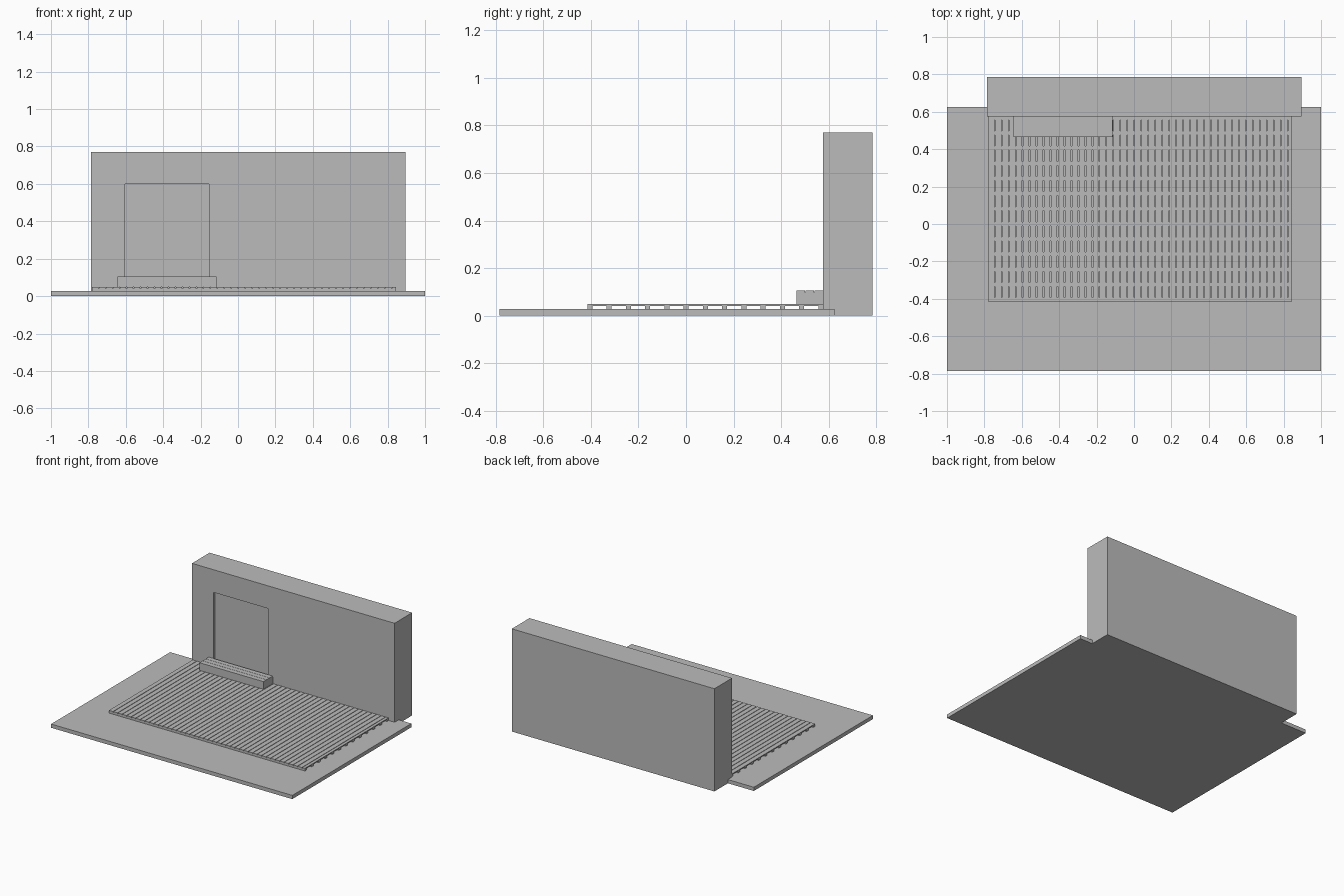
import bpy
import bmesh
from mathutils import Vector

cube = bpy.data.objects.get("Cube")
if cube:
    bpy.data.objects.remove(cube, do_unlink=True)

grey = bpy.data.materials.new("plain_grey")
grey.use_nodes = True
colour = (0.5, 0.5, 0.5, 1)
grey.diffuse_color = colour
grey.node_tree.nodes["Principled BSDF"].inputs["Base Color"].default_value = colour


def boxes(name, spans):
    """One object made of boxes, each given as (min corner, max corner)."""
    bm = bmesh.new()
    for low, high in spans:
        low, high = Vector(low), Vector(high)
        verts = bmesh.ops.create_cube(bm, size=1)["verts"]
        bmesh.ops.scale(bm, vec=high - low, verts=verts)
        bmesh.ops.translate(bm, vec=(low + high) / 2, verts=verts)
    mesh = bpy.data.meshes.new(name)
    bm.to_mesh(mesh)
    bm.free()
    mesh.materials.append(grey)
    obj = bpy.data.objects.new(name, mesh)
    bpy.context.collection.objects.link(obj)
    return obj


GROUND, JOIST_TOP, DECK_TOP, STEP_TOP = 0.028, 0.041, 0.048, 0.105
LEFT, RIGHT, FRONT, WALL = -0.78, 0.845, -0.415, 0.576

# Ground slab
boxes("ground_slab", [((-1, -0.785, 0), (1, 0.625, GROUND))])

# Wall with a shallow doorway recess
wall = boxes("house_wall", [((-0.785, WALL, 0), (0.895, 0.785, 0.77))])
cutter = boxes("doorway_cutter", [((-0.605, WALL - 0.1, 0.08), (-0.155, WALL + 0.018, 0.6))])
cutter.hide_render = True
cut = wall.modifiers.new("doorway", "BOOLEAN")
cut.operation = "DIFFERENCE"
cut.solver = "EXACT"
cut.object = cutter
bpy.context.view_layer.objects.active = wall
bpy.ops.object.modifier_apply(modifier=cut.name)
bpy.data.objects.remove(cutter, do_unlink=True)

# Joists run across the deck
joists = []
for i in range(13):
    y = FRONT + i * 0.081
    joists.append(((LEFT, y, GROUND), (RIGHT, min(y + 0.021, WALL), JOIST_TOP)))
boxes("deck_joists", joists)

# Deck boards run from the front to the wall, the last one ripped to fit
boards = []
x = LEFT
while x < RIGHT - 0.005:
    boards.append(((x, FRONT, JOIST_TOP), (min(x + 0.0333, RIGHT), WALL, DECK_TOP)))
    x += 0.0373
boxes("deck_boards", boards)

# Step in front of the doorway, with boards laid across its top
boxes("step_base", [((-0.645, 0.465, DECK_TOP), (-0.115, WALL, STEP_TOP - 0.007))])
treads = []
for i in range(3):
    y = 0.465 + i * 0.0375
    treads.append(((-0.645, y, STEP_TOP - 0.007), (-0.115, y + 0.0355, STEP_TOP)))
boxes("step_boards", treads)
